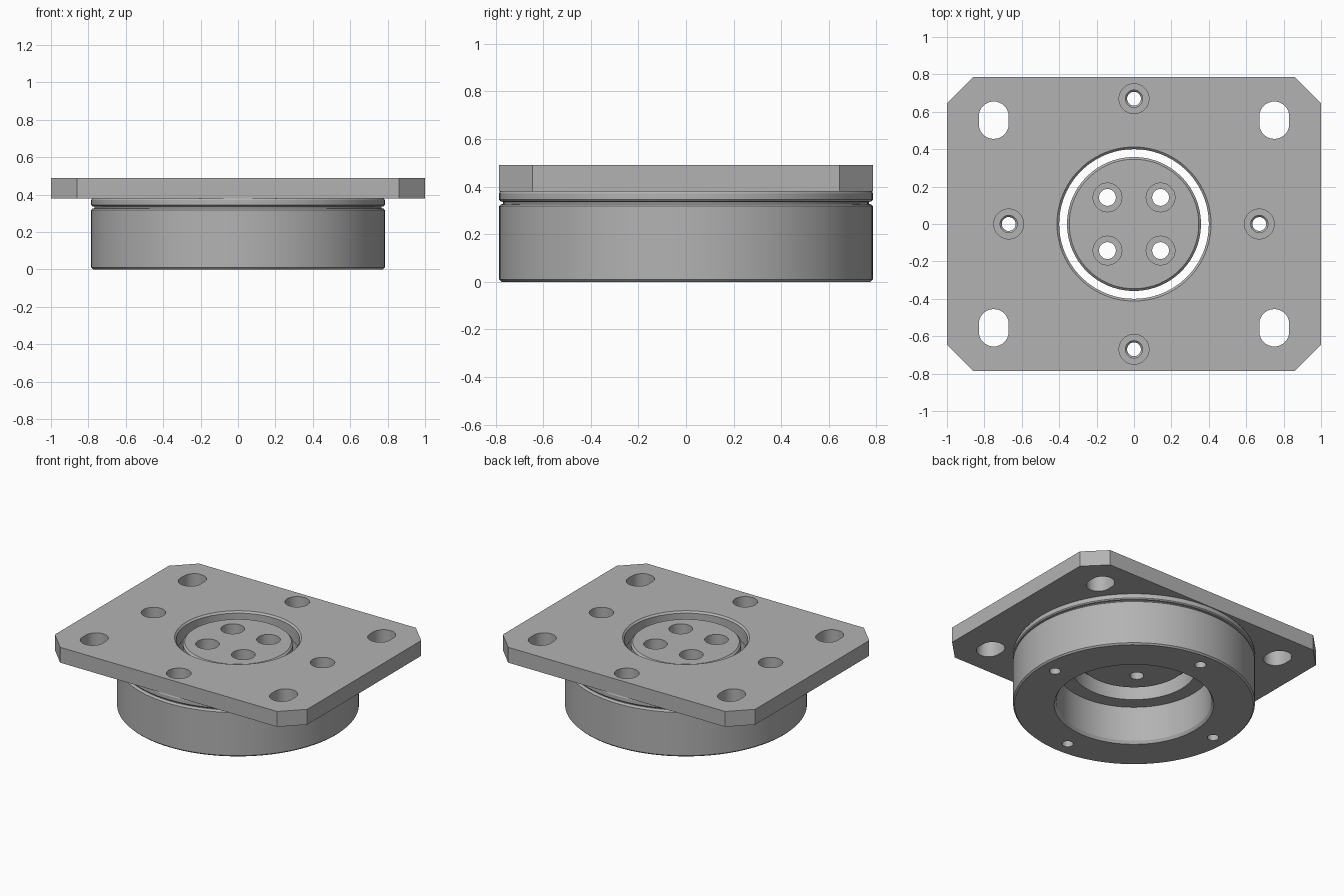
import bpy, bmesh, math

if "Cube" in bpy.data.objects:
    bpy.data.objects.remove(bpy.data.objects["Cube"])

steel = bpy.data.materials.new("grey_steel")
steel.diffuse_color = (0.45, 0.45, 0.45, 1)
steel.use_nodes = True
steel.node_tree.nodes["Principled BSDF"].inputs["Base Color"].default_value = steel.diffuse_color


def finish(bm, name):
    bmesh.ops.recalc_face_normals(bm, faces=bm.faces)
    mesh = bpy.data.meshes.new(name)
    bm.to_mesh(mesh)
    bm.free()
    mesh.materials.append(steel)
    ob = bpy.data.objects.new(name, mesh)
    bpy.context.collection.objects.link(ob)
    return ob


def lathe(name, profile, segs=96, at=(0, 0), closed=False):
    """Spin an (r, z) profile; open profiles get flat end caps."""
    bm = bmesh.new()
    rings = [[bm.verts.new((at[0] + r * math.cos(2 * math.pi * i / segs),
                            at[1] + r * math.sin(2 * math.pi * i / segs), z))
              for i in range(segs)] for r, z in profile]
    pairs = list(zip(rings, rings[1:]))
    if closed:
        pairs.append((rings[-1], rings[0]))
    else:
        bm.faces.new(rings[0])
        bm.faces.new(rings[-1])
    for a, b in pairs:
        for i in range(segs):
            j = (i + 1) % segs
            bm.faces.new((a[i], a[j], b[j], b[i]))
    return finish(bm, name)


def prism(name, outline, z0, z1):
    bm = bmesh.new()
    face = bm.faces.new([bm.verts.new((x, y, z0)) for x, y in outline])
    out = bmesh.ops.extrude_face_region(bm, geom=[face])
    bmesh.ops.translate(bm, vec=(0, 0, z1 - z0),
                        verts=[v for v in out["geom"] if isinstance(v, bmesh.types.BMVert)])
    return finish(bm, name)


def cut(ob, cutters):
    """Subtract the cutters, then remove them."""
    for c in cutters:
        m = ob.modifiers.new("cut", 'BOOLEAN')
        m.operation, m.solver, m.object = 'DIFFERENCE', 'EXACT', c
    dg = bpy.context.evaluated_depsgraph_get()
    mesh = bpy.data.meshes.new_from_object(ob.evaluated_get(dg))
    ob.modifiers.clear()
    ob.data = mesh
    for c in cutters:
        bpy.data.objects.remove(c)


def slot(cx, cy, r=0.08, half=0.02, n=16):
    pts = []
    for s in (1, -1):
        for i in range(n + 1):
            a = math.pi * i / n + (0 if s > 0 else math.pi)
            pts.append((cx + r * math.cos(a), cy + s * half + r * math.sin(a)))
    return prism("slot_cutter", pts, 0.3, 0.6)


BOLTS = [(0.67, 0), (-0.67, 0), (0, 0.67), (0, -0.67)]
CORNERS = [(sx, sy) for sx in (1, -1) for sy in (1, -1)]

# Mounting plate with clipped corners, slots, bolt holes and centre opening
plate = prism("mounting_plate",
              [(1, -0.645), (1, 0.645), (0.86, 0.785), (-0.86, 0.785),
               (-1, 0.645), (-1, -0.645), (-0.86, -0.785), (0.86, -0.785)], 0.38, 0.49)
cut(plate, [slot(sx * 0.75, sy * 0.555) for sx, sy in CORNERS]
    + [lathe("bolt_cutter", [(0.08, 0.3), (0.08, 0.6)], 32, p) for p in BOLTS]
    + [lathe("centre_cutter", [(0.4, 0.3), (0.4, 0.478), (0.412, 0.49), (0.412, 0.6)])])

# Round housing with stepped bore and outer groove
housing = lathe("round_housing", [
    (0.775, 0), (0.785, 0.01), (0.785, 0.318), (0.779, 0.325), (0.768, 0.328),
    (0.768, 0.336), (0.779, 0.338), (0.785, 0.345), (0.785, 0.372), (0.78, 0.38),
    (0.405, 0.38), (0.405, 0.27), (0.505, 0.27), (0.505, 0.02), (0.518, 0)], closed=True)
cut(housing, [lathe("screw_cutter", [(0.037, -0.1), (0.037, 0.2), (0.046, 0.21), (0.046, 0.5)],
                    32, p) for p in BOLTS])

# Inner disc with four counterbored holes
disc = lathe("inner_disc", [(0.35, 0.33), (0.358, 0.338), (0.358, 0.448), (0.346, 0.46)])
cut(disc, [lathe("disc_hole_cutter", [(0.045, 0.2), (0.045, 0.38), (0.077, 0.38), (0.077, 0.6)],
                 32, (sx * 0.142, sy * 0.142)) for sx, sy in CORNERS])

# Smooth round walls, keep edges sharp
for ob in (plate, housing, disc):
    bpy.ops.object.select_all(action='DESELECT')
    ob.select_set(True)
    bpy.context.view_layer.objects.active = ob
    bpy.ops.object.shade_smooth_by_angle(angle=math.radians(25))
